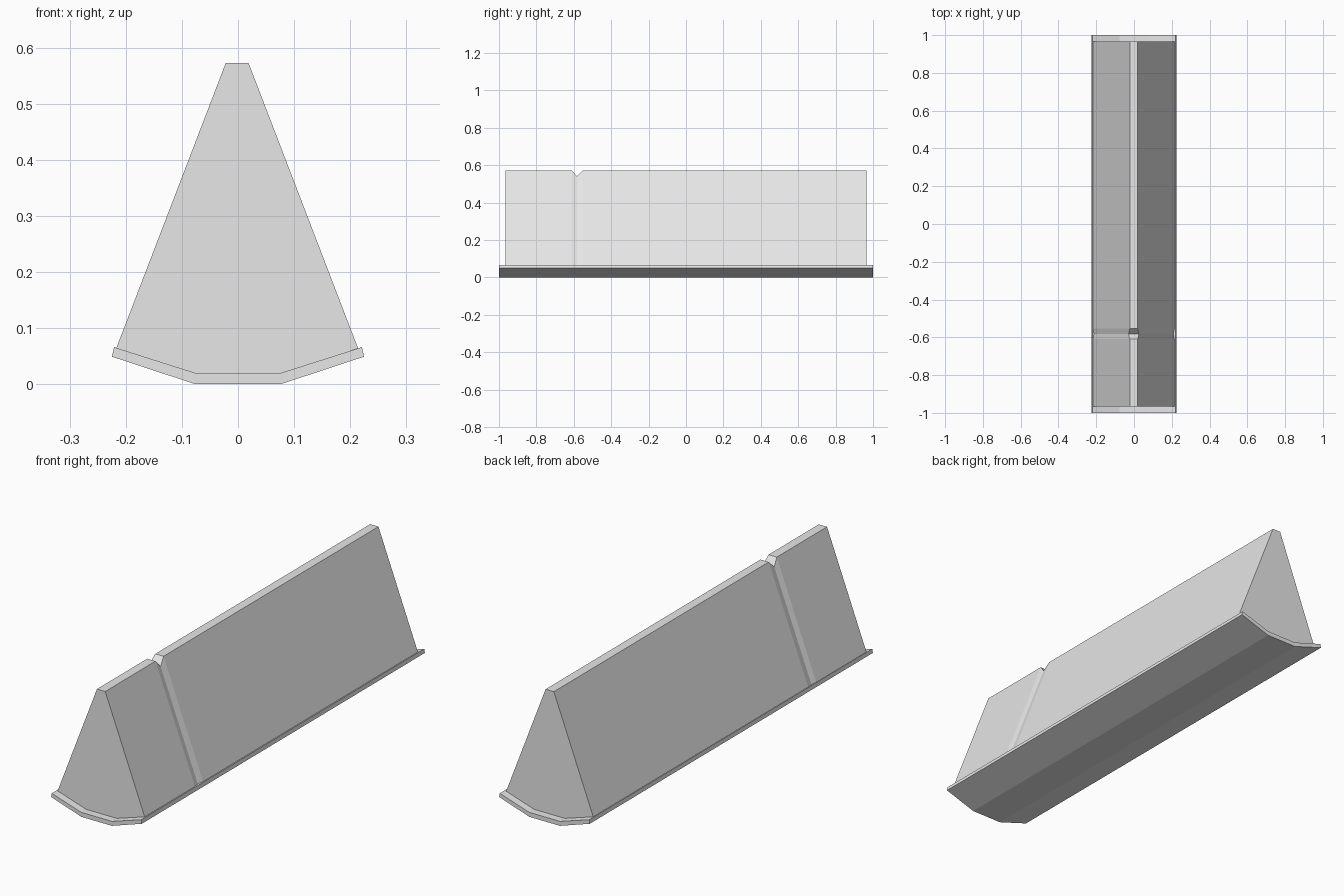
import bpy
import bmesh

default_cube = bpy.data.objects.get("Cube")
if default_cube:
    bpy.data.objects.remove(default_cube, do_unlink=True)

# Single grey finish
grey = bpy.data.materials.new("light_grey")
grey.use_nodes = True
grey.diffuse_color = (0.8, 0.8, 0.8, 1)
grey.node_tree.nodes["Principled BSDF"].inputs["Base Color"].default_value = grey.diffuse_color


def mirrored(half):
    """Close a right-hand half profile into a symmetric loop."""
    return half + [(-x, z) for x, z in reversed(half)]


def loft(name, sections, offset=0.0):
    """Skin a list of (y, profile) stations and cap both ends."""
    bm = bmesh.new()
    rings = [[bm.verts.new((x + offset, y, z)) for x, z in profile]
             for y, profile in sections]
    for a, b in zip(rings, rings[1:]):
        for i in range(len(a)):
            j = (i + 1) % len(a)
            bm.faces.new((a[i], a[j], b[j], b[i]))
    bm.faces.new(rings[0])
    bm.faces.new(rings[-1])
    bmesh.ops.recalc_face_normals(bm, faces=bm.faces)
    mesh = bpy.data.meshes.new(name)
    bm.to_mesh(mesh)
    bm.free()
    mesh.materials.append(grey)
    obj = bpy.data.objects.new(name, mesh)
    bpy.context.collection.objects.link(obj)
    return obj


# Curved base plate: three flat segments with square outer edges
plate = mirrored([(0.076, 0.0), (0.2245, 0.049), (0.221, 0.066), (0.076, 0.02)])
loft("base_plate", [(-1, plate), (1, plate)])

# Tapered wedge, with a shallow V groove running over the ridge and down both sides
wedge = mirrored([(0.076, 0.018), (0.2155, 0.064), (0.0205, 0.572)])
groove = mirrored([(0.076, 0.018), (0.2105, 0.064), (0.027, 0.54)])
loft("wedge_body", [(-0.965, wedge), (-0.61, wedge), (-0.583, groove),
                    (-0.553, wedge), (0.965, wedge)], offset=-0.0015)
